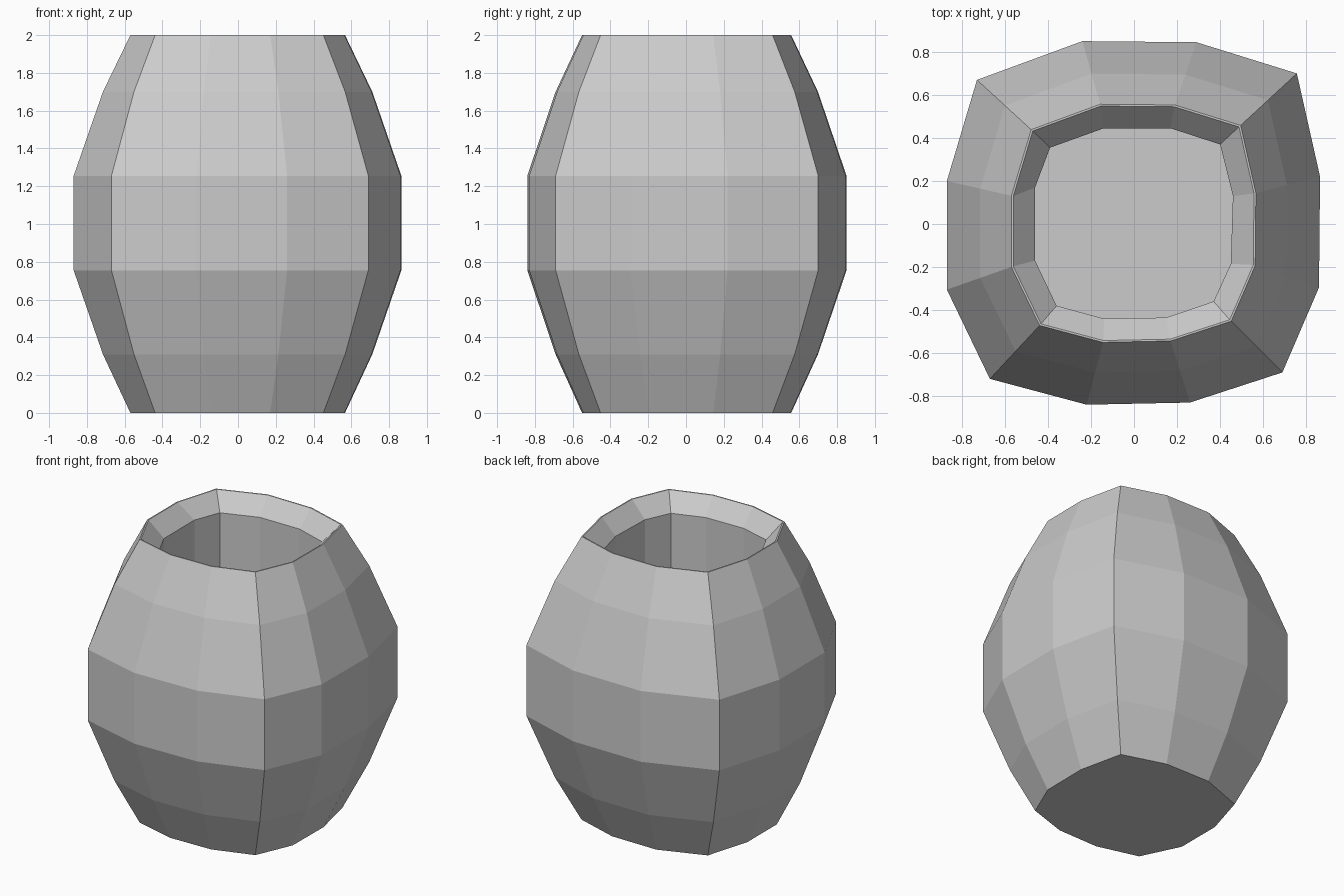
import bpy, bmesh

if "Cube" in bpy.data.objects:
    bpy.data.objects.remove(bpy.data.objects["Cube"])

# hand-shaped twelve-sided outlines: widest belly, and mouth of the hollow
BELLY = [(-.24, .85), (-.73, .67), (-.87, .20), (-.87, -.305), (-.67, -.72), (-.22, -.84),
         (.26, -.83), (.69, -.69), (.86, -.295), (.865, .22), (.757, .70), (.29, .845)]
MOUTH = [(-.14, .445), (-.39, .355), (-.46, .17), (-.46, -.17), (-.36, -.38), (-.14, -.44),
         (.15, -.435), (.37, -.36), (.45, -.185), (.46, .13), (.40, .37), (.17, .445)]

# (outline, scale, height) from the underside, over the rim, down to the inner floor
RINGS = [(BELLY, .655, 0), (BELLY, .822, .31), (BELLY, 1, .755), (BELLY, 1, 1.255),
         (BELLY, .822, 1.70), (BELLY, .655, 2), (BELLY, .645, 2),
         (MOUTH, 1, 1.885), (MOUTH, 1, .3)]

bm = bmesh.new()
loops = [[bm.verts.new((x * s, y * s, z)) for x, y in outline] for outline, s, z in RINGS]

# walls between neighbouring rings
for low, high in zip(loops, loops[1:]):
    for i in range(len(low)):
        j = (i + 1) % len(low)
        bm.faces.new((low[i], low[j], high[j], high[i]))

# underside and inner floor
bm.faces.new(loops[0][::-1])
bm.faces.new(loops[-1])
bmesh.ops.recalc_face_normals(bm, faces=bm.faces)

mesh = bpy.data.meshes.new("barrel_pot")
bm.to_mesh(mesh)
bm.free()
bpy.context.collection.objects.link(bpy.data.objects.new("barrel_pot", mesh))
